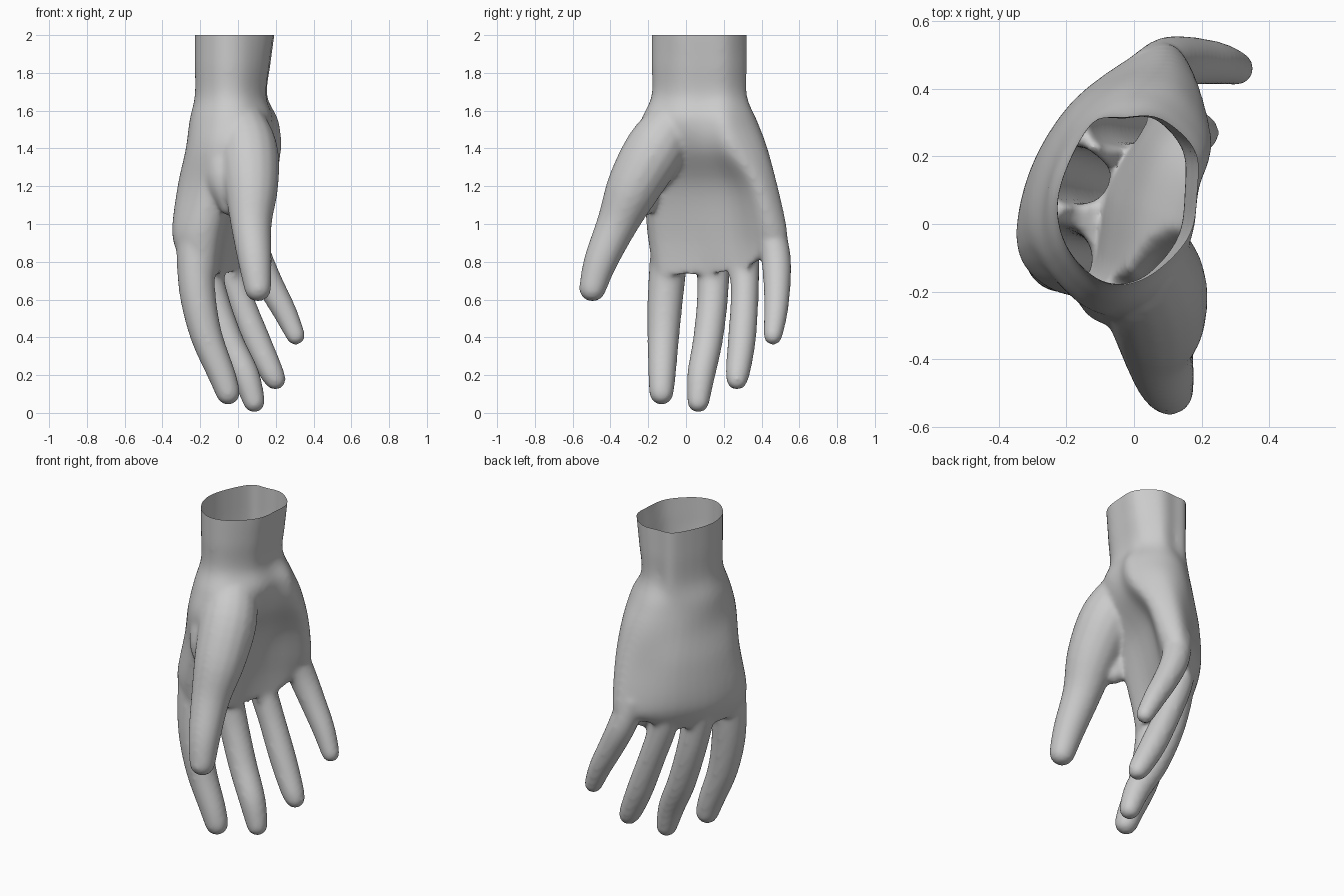
import bpy, bmesh, math
from mathutils import Vector

if "Cube" in bpy.data.objects:
    bpy.data.objects.remove(bpy.data.objects["Cube"])

skin = bpy.data.materials.new("plain_grey")
skin.diffuse_color = (0.6, 0.6, 0.6, 1)
skin.use_nodes = True
skin.node_tree.nodes["Principled BSDF"].inputs["Base Color"].default_value = skin.diffuse_color
bm = bmesh.new()


def spline(pts, steps, closed=False):
    """Smooth curve passing through all the points."""
    pts = [Vector(p) for p in pts]
    n = len(pts)

    def at(i):
        return pts[i % n] if closed else pts[max(0, min(n - 1, i))]
    out = []
    for i in range(n if closed else n - 1):
        a, b, c, d = (at(i + k) for k in (-1, 0, 1, 2))
        for s in range(steps):
            t = s / steps
            out.append(0.5 * (2 * b + (c - a) * t + (2 * a - 5 * b + 4 * c - d) * t ** 2
                              + (3 * b - a - 3 * c + d) * t ** 3))
    return out if closed else out + [pts[-1]]


def skin_rings(rings):
    """Closed loft through equal-length rings of points."""
    rows = [[bm.verts.new(p) for p in r] for r in rings]
    n = len(rows[0])
    faces = [bm.faces.new((a[i], a[(i + 1) % n], b[(i + 1) % n], b[i]))
             for a, b in zip(rows, rows[1:]) for i in range(n)]
    faces += [bm.faces.new(rows[0][::-1]), bm.faces.new(rows[-1])]
    bmesh.ops.recalc_face_normals(bm, faces=faces)


def digit(path, sides=16):
    """Round tapering tube along (x, y, z, radius), with a domed tip."""
    pts = [(p.to_3d(), p[3]) for p in spline(path, 4)]
    tip, r = pts[-1]
    d = (tip - pts[-2][0]).normalized()
    pts += [(tip + d * r * math.sin(a), r * math.cos(a)) for a in (0.45, 0.9, 1.35)]
    rings = []
    for i, (c, r) in enumerate(pts):
        t = (pts[min(i + 1, len(pts) - 1)][0] - pts[max(i - 1, 0)][0]).normalized()
        u = t.cross(Vector((1, 0, 0))).normalized()
        v = t.cross(u)
        rings.append([c + r * (u * math.cos(k * math.tau / sides) + v * math.sin(k * math.tau / sides))
                      for k in range(sides)])
    skin_rings(rings)


# palm and wrist: index edge, round the back, little-finger edge, palm face
palm = {
    0.73: [(-.2, -.18), (-.3, -.09), (-.26, .14), (-.12, .33), (0, .46),
           (.08, .52), (.12, .43), (.02, .28), (-.08, .1), (-.12, -.12)],
    0.95: [(-.23, -.2), (-.345, -.08), (-.31, .15), (-.18, .36), (0, .50),
           (.11, .535), (.16, .43), (.03, .25), (-.05, .06), (-.1, -.16)],
    1.2: [(-.17, -.22), (-.31, -.06), (-.295, .15), (-.18, .35), (0, .46),
          (.12, .48), (.2, .37), (.08, .22), (.02, .05), (-.03, -.18)],
    1.4: [(-.12, -.26), (-.26, -.1), (-.265, .1), (-.18, .3), (-.02, .42),
          (.13, .41), (.23, .26), (.17, .12), (.135, -.02), (.08, -.25)],
    1.55: [(-.11, -.22), (-.235, -.08), (-.25, .1), (-.165, .28), (-.03, .37),
           (.1, .35), (.21, .22), (.19, .1), (.165, -.06), (.05, -.22)],
}
wrist = [(-.09, -.175), (-.2, -.07), (-.225, .09), (-.13, .295), (-.03, .315),
         (.06, .315), (.145, .22), (.15, .1), (.13, -.04), (.03, -.16)]
rings = [[(x, y, z) for x, y in ring] for z, ring in palm.items()]
# the finger webs rise toward the back and beside the little finger
rings[0] = [(x, y, z + max(.07 if i < 5 else 0, .15 * min(1, (y - .3) / .1)))
            for i, (x, y, z) in enumerate(rings[0])]
for z, s in ((1.68, 1.0), (1.85, 1.12), (2.0, 1.25), (2.1, 1.3)):
    rings.append([(x * s if x > 0 else x, y, z) for x, y in wrist])
columns = [spline(col, 5) for col in zip(*rings)]
skin_rings([spline(row, 4, True) for row in zip(*columns)])

# thumb
digit([(0, -.05, 1.56, .13), (.05, -.16, 1.4, .16), (.07, -.275, 1.2, .145),
       (.07, -.365, 1.0, .11), (.09, -.453, .8, .09), (.105, -.495, .66, .073)])
# web between thumb and palm
digit([(-.06, -.14, 1.42, .11), (-.07, -.2, 1.24, .10), (-.04, -.22, 1.1, .06)])
# index finger
digit([(-.225, -.08, .95, .10), (-.225, -.095, .78, .10), (-.21, -.11, .6, .095),
       (-.165, -.12, .4, .085), (-.085, -.127, .2, .074), (-.053, -.13, .107, .066)])
# middle finger
digit([(-.2, .15, .95, .09), (-.18, .145, .8, .088), (-.13, .14, .6, .083),
       (-.05, .115, .38, .08), (.04, .08, .2, .075), (.085, .065, .06, .06)])
# ring finger
digit([(-.08, .31, .95, .085), (-.06, .31, .8, .08), (.01, .31, .6, .075),
       (.10, .295, .38, .075), (.175, .275, .22, .066), (.197, .27, .178, .058)])
# little finger
digit([(.05, .44, 1.0, .08), (.1, .475, .83, .08), (.17, .482, .68, .073),
       (.25, .475, .53, .064), (.305, .46, .41, .052)])

mesh = bpy.data.meshes.new("hand")
bm.to_mesh(mesh)
bm.free()
hand = bpy.data.objects.new("hand", mesh)
bpy.context.collection.objects.link(hand)

# fuse the parts into one soft skin
fuse = hand.modifiers.new("fuse", 'REMESH')
fuse.mode = 'VOXEL'
fuse.voxel_size = 0.012
soften = hand.modifiers.new("soften", 'SMOOTH')
soften.factor = 0.5
soften.iterations = 18
fused = bpy.data.meshes.new_from_object(hand.evaluated_get(bpy.context.evaluated_depsgraph_get()))
hand.modifiers.clear()
hand.data = fused

# open the wrist
bm = bmesh.new()
bm.from_mesh(fused)
bmesh.ops.bisect_plane(bm, geom=bm.verts[:] + bm.edges[:] + bm.faces[:],
                       plane_co=(0, 0, 2), plane_no=(0, 0, 1), clear_outer=True)
for f in bm.faces:
    f.smooth = True
bm.to_mesh(fused)
bm.free()
fused.materials.clear()
fused.materials.append(skin)
